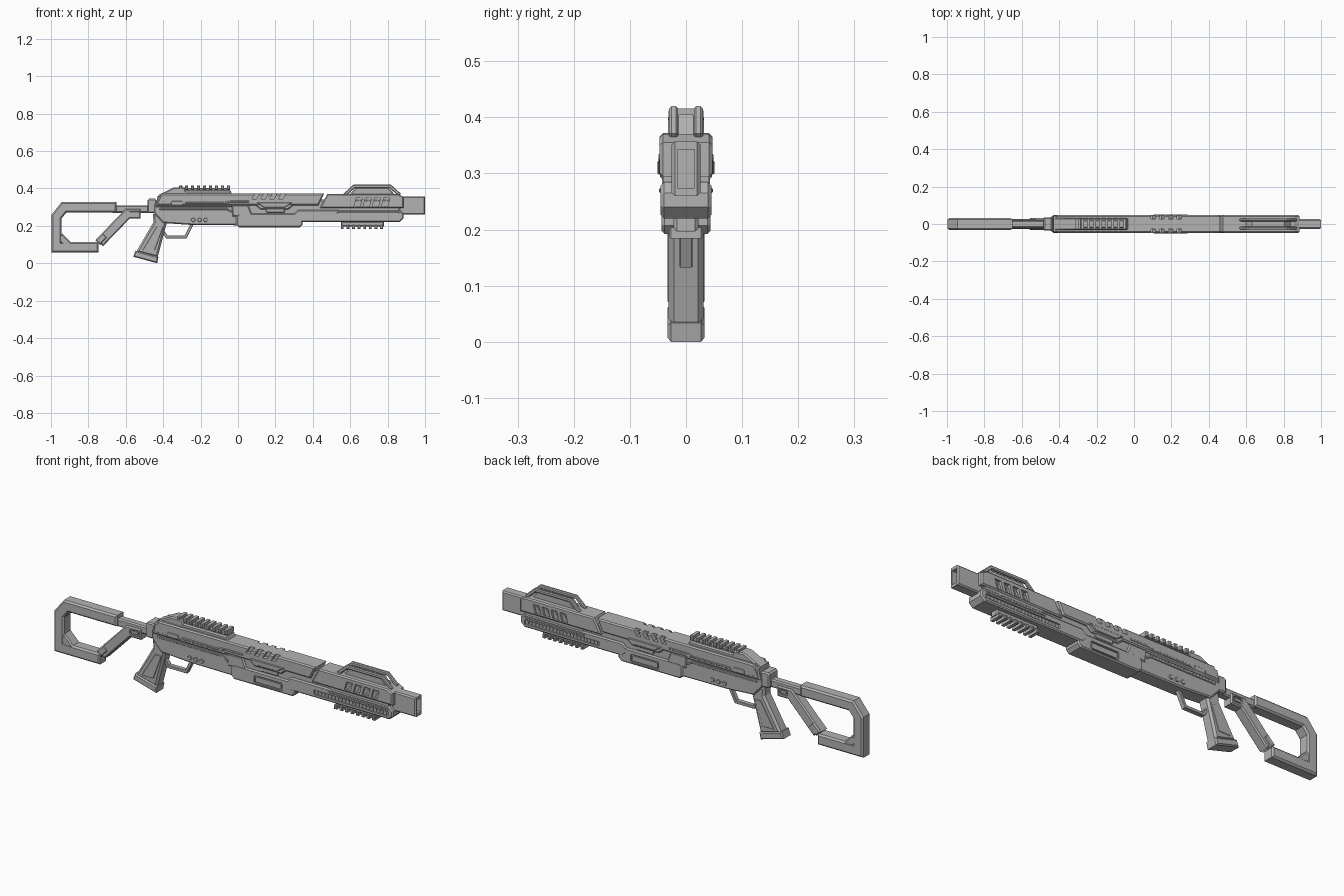
import bpy, bmesh
from mathutils import Vector

cube = bpy.data.objects.get("Cube")
if cube:
    bpy.data.objects.remove(cube, do_unlink=True)

grey = bpy.data.materials.new("mid_grey")
grey.use_nodes = True
grey.diffuse_color = (0.45, 0.45, 0.45, 1)
grey.node_tree.nodes["Principled BSDF"].inputs["Base Color"].default_value = grey.diffuse_color


def build(name, parts, chamfer=0):
    """Extrude side profiles (x, z) between two y values, chamfering the rims."""
    bm = bmesh.new()
    for profile, near, far in parts:
        first = [bm.verts.new((x, near, z)) for x, z in profile]
        second = [bm.verts.new((x, far, z)) for x, z in profile]
        bm.faces.new(first)
        bm.faces.new(second[::-1])
        for i in range(len(profile)):
            bm.faces.new((first[i], first[i - 1], second[i - 1], second[i]))
    bmesh.ops.recalc_face_normals(bm, faces=bm.faces)
    if chamfer:
        rims = [e for e in bm.edges if abs(e.verts[0].co.y - e.verts[1].co.y) < chamfer / 2]
        bmesh.ops.bevel(bm, geom=rims, offset=chamfer, segments=1,
                        profile=0.5, affect='EDGES', clamp_overlap=True)
    mesh = bpy.data.meshes.new(name)
    bm.to_mesh(mesh)
    bm.free()
    mesh.materials.append(grey)
    obj = bpy.data.objects.new(name, mesh)
    bpy.context.collection.objects.link(obj)
    return obj


def solid(name, profile, half, chamfer=.006):
    """A part centred on y = 0."""
    return build(name, [(profile, -half, half)], chamfer)


def quad(left, right, bottom, top, rake=0, taper=0):
    """Box profile whose top edge may shift (rake) or shrink (taper)."""
    return [(left, bottom), (right, bottom),
            (right + rake - taper, top), (left + rake + taper, top)]


def octagon(left, right, bottom, top, corner):
    """Box profile with its corners cut off."""
    return [(left + corner, bottom), (right - corner, bottom),
            (right, bottom + corner), (right, top - corner),
            (right - corner, top), (left + corner, top),
            (left, top - corner), (left, bottom + corner)]


def strip(path, width):
    """Bar of constant width along a path, with mitred corners."""
    points = [Vector(p) for p in path]
    upper, lower = [], []
    for i, point in enumerate(points):
        before = (point - points[max(i - 1, 0)]).normalized()
        after = (points[min(i + 1, len(points) - 1)] - point).normalized()
        along = (before + after).normalized()
        reach = width / 2 / max(along.dot(before), along.dot(after))
        side = Vector((-along.y, along.x)) * reach
        upper.append(tuple(point + side))
        lower.append(tuple(point - side))
    return upper + lower[::-1]


def row(start, step, count):
    return [start + step * i for i in range(count)]


def both(profiles, inner, outer):
    """Place the same profiles on the left and right sides."""
    return [(p, side * inner, side * outer) for p in profiles for side in (1, -1)]


def cut(obj, parts):
    """Subtract extruded profiles from a part."""
    cutter = build("cutter", parts)
    cutter.hide_render = True
    mod = obj.modifiers.new("cut", 'BOOLEAN')
    mod.operation = 'DIFFERENCE'
    mod.solver = 'EXACT'
    mod.object = cutter
    depsgraph = bpy.context.evaluated_depsgraph_get()
    mesh = bpy.data.meshes.new_from_object(obj.evaluated_get(depsgraph))
    obj.modifiers.clear()
    obj.data = mesh
    bpy.data.objects.remove(cutter, do_unlink=True)


def panel(obj, name, left, right, bottom, top, floor):
    """Cut a pocket in both sides and set a raised plate in it."""
    cut(obj, both([octagon(left, right, bottom, top, corner=.005)], floor, .1))
    gap = .007
    plate = octagon(left + gap, right - gap, bottom + gap, top - gap, corner=.004)
    build(name, both([plate], floor - .005, floor + .006))


BODY = .047      # half width of the upper body
LOWER = .044     # half width of the lower body
FRONT = .885     # forward end of the handguard

# Stock: open frame, diagonal strut and tube
solid("stock_frame", strip([(-.65, .3), (-.93, .3), (-.97, .25), (-.97, .085),
                            (-.745, .085)], width=.055), .031, chamfer=.008)
solid("stock_corner", strip([(-.955, .145), (-.9, .09)], width=.04), .029)
strut = solid("stock_strut", strip([(-.74, .11), (-.59, .265), (-.52, .265)], width=.052), .027)
panel(strut, "strut_inserts", left=-.58, right=-.53, bottom=.253, top=.28, floor=.019)
solid("strut_foot", strip([(-.75, .11), (-.71, .15)], width=.035), .03)
solid("stock_tube", quad(left=-.67, right=-.44, bottom=.27, top=.31), .02)
solid("rear_collar", octagon(left=-.485, right=-.435, bottom=.268, top=.345, corner=.008), .036)

# Receiver
solid("lower_receiver", [(-.45, .32), (-.45, .27), (-.4, .215), (-.25, .205),
                         (.02, .203), (.02, .32)], .038)
build("receiver_pins", both([octagon(x, x + .022, bottom=.222, top=.242, corner=.006)
                             for x in row(start=-.25, step=.033, count=3)], .034, .042), .002)
build("receiver_ridge", both([strip([(-.42, .29), (-.06, .29), (-.03, .274)], width=.01)],
                             .034, .042), .002)
solid("core", quad(left=-.43, right=.86, bottom=.24, top=.34), .036)

# Upper cover with slanted edge notches and a side port
cover = solid("upper_cover", quad(left=-.44, right=.43, bottom=.31, top=.372, rake=.03), BODY)
solid("cover_rear", quad(left=-.44, right=-.03, bottom=.302, top=.36, taper=.01), BODY - .001)
solid("cover_drop", quad(left=.12, right=.27, bottom=.288, top=.33, taper=-.05), BODY - .001)
notches = [quad(x, x + .024, bottom=.344, top=.39, rake=.025)
           for x in row(start=.075, step=BODY, count=4)]
cut(cover, both(notches, .027, .1))
build("port_frames", both([octagon(left=-.358, right=-.295, bottom=.308, top=.334, corner=.005)],
                          .04, .049), .003)
build("cover_ridge", both([strip([(-.28, .322), (-.08, .322), (-.04, .33), (.06, .33)],
                                 width=.01)], .044, .049), .002)
build("bolt_plates", both([quad(left=.14, right=.25, bottom=.298, top=.324, taper=-.04)],
                          .04, .051), .003)
build("bolt_blocks", both([octagon(left=.15, right=.25, bottom=.27, top=.292, corner=.005)],
                          .03, .041), .003)

# Sloped hump and sight rail
solid("rear_hump", quad(left=-.43, right=-.27, bottom=.362, top=.405, rake=.035, taper=.05), .032)
solid("rail_bed", quad(left=-.32, right=-.02, bottom=.345, top=.388, taper=.02), .032)
solid("sight_rail", quad(left=-.315, right=-.045, bottom=.38, top=.402), .022)
build("sight_rail_teeth", [(quad(x, x + .017, bottom=.392, top=.416), -.031, .031)
                           for x in row(start=-.315, step=.032, count=9)], .004)

# Lower handguard with belly panel and studded side strip
belly = solid("belly", octagon(left=-.01, right=.345, bottom=.192, top=.266, corner=.015), LOWER)
panel(belly, "belly_panels", left=.12, right=.275, bottom=.203, top=.243, floor=.036)
solid("rear_step", quad(left=-.03, right=.08, bottom=.25, top=.312, rake=-.015, taper=.01),
      LOWER - .001)
fore = solid("fore_lower", octagon(left=.3, right=FRONT, bottom=.22, top=.285, corner=.02),
             LOWER + .001)
cut(fore, both([quad(left=.45, right=.86, bottom=.236, top=.258)], .037, .1))
build("side_studs", both([quad(x, x + .01, bottom=.24, top=.254)
                          for x in row(start=.46, step=.019, count=21)], .034, .041))
build("side_strips", both([quad(left=.53, right=.86, bottom=.265, top=.274)], .04, .048), .002)

# Upper handguard with slanted vents
upper = solid("upper_handguard", [(.437, .295), (.477, .37), (.855, .37),
                                  (FRONT, .355), (FRONT, .295)], BODY)
vent_places = row(start=.62, step=.049, count=4)
cut(upper, both([quad(x, x + .033, bottom=.304, top=.348, rake=.012) for x in vent_places],
                .032, .1))
build("vent_bars", both([quad(x + .004, x + .012, bottom=.304, top=.348, rake=.028)
                         for x in vent_places], .028, .039))
build("guard_slots", both([quad(left=.54, right=.86, bottom=.28, top=.3)], .03, .041))

# Twin raised rails over the handguard
build("top_bridge", both([strip([(.57, .365), (.62, .411), (.815, .411), (.865, .365)],
                                width=.018)], .014, .03), .004)
solid("bridge_core", quad(left=.59, right=.845, bottom=.36, top=.405, taper=.04), .019)

# Underside rail
solid("under_rail", quad(left=.55, right=.78, bottom=.197, top=.225), .022)
build("under_rail_teeth", [(quad(x, x + .015, bottom=.184, top=.204), -.03, .03)
                           for x in row(start=.55, step=.03, count=8)], .003)

# Muzzle with a tall slot
muzzle = solid("muzzle", quad(left=.86, right=1, bottom=.26, top=.357), .026)
cut(muzzle, [(quad(left=.92, right=1.1, bottom=.274, top=.343), -.015, .015)])

# Grip, base and trigger guard
solid("grip", [(-.455, .265), (-.37, .25), (-.385, .2), (-.43, .03), (-.545, .06),
               (-.452, .22)], .031, chamfer=.01)
build("grip_panels", both([quad(left=-.51, right=-.445, bottom=.07, top=.195,
                                rake=.06, taper=.015)], .028, .033), .002)
solid("grip_base", [(-.56, .035), (-.548, .068), (-.425, .034), (-.432, 0)], .033)
solid("trigger_guard", strip([(-.4, .21), (-.4, .17), (-.38, .14), (-.28, .14),
                              (-.245, .21)], width=.015), .012, chamfer=.002)
